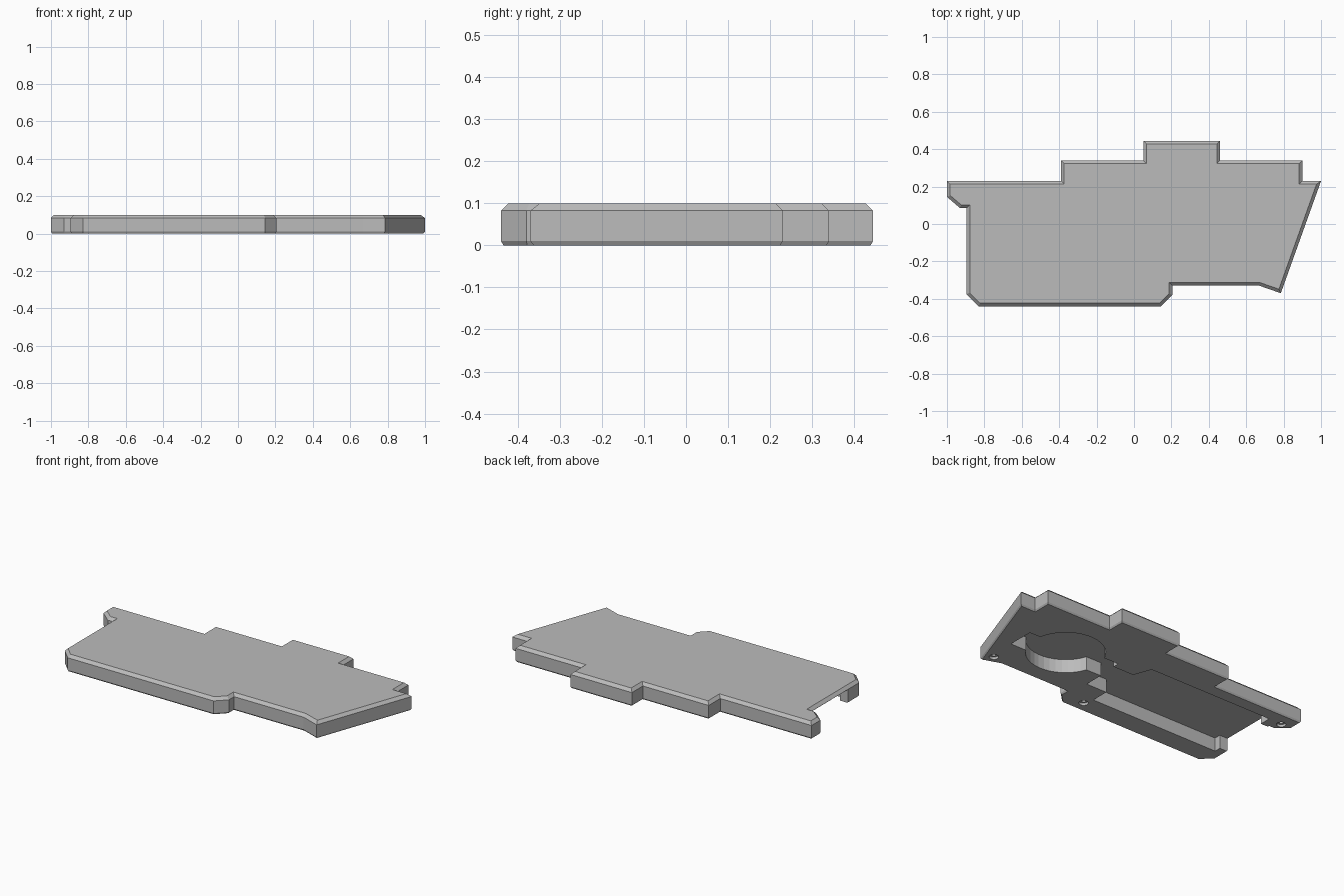
import bpy, bmesh, math
from mathutils import Vector

if "Cube" in bpy.data.objects:
    bpy.data.objects.remove(bpy.data.objects["Cube"], do_unlink=True)

grey = bpy.data.materials.new("plain grey")
grey.use_nodes = True
grey.diffuse_color = (0.5, 0.5, 0.5, 1)
grey.node_tree.nodes["Principled BSDF"].inputs["Base Color"].default_value = (0.5, 0.5, 0.5, 1)


def inset(points, d):
    """Move every side of a counter-clockwise outline inwards by d."""
    out = []
    for i, p in enumerate(points):
        p = Vector(p)
        a = (p - Vector(points[i - 1])).normalized()
        b = (Vector(points[(i + 1) % len(points)]) - p).normalized()
        na, nb = Vector((-a.y, a.x)), Vector((-b.y, b.x))
        out.append(p + (na + nb) * (d / (1 + na.dot(nb))))
    return out


def loft(name, points, levels):
    """Solid from an outline, with (height, inset) levels from bottom to top."""
    bm = bmesh.new()
    rings = [[bm.verts.new((p[0], p[1], z)) for p in inset(points, d)] for z, d in levels]
    bm.faces.new(rings[0][::-1])
    bm.faces.new(rings[-1])
    n = len(points)
    for low, high in zip(rings, rings[1:]):
        for i in range(n):
            j = (i + 1) % n
            bm.faces.new((low[i], low[j], high[j], high[i]))
    mesh = bpy.data.meshes.new(name)
    bm.to_mesh(mesh)
    bm.free()
    mesh.materials.append(grey)
    obj = bpy.data.objects.new(name, mesh)
    bpy.context.collection.objects.link(obj)
    return obj


def arc(x, y, r, start, end, steps):
    angles = [math.radians(start + (end - start) * i / steps) for i in range(steps + 1)]
    return [(x + r * math.cos(a), y + r * math.sin(a)) for a in angles]


def cut(target, cutter):
    mod = target.modifiers.new("cut", "BOOLEAN")
    mod.operation, mod.solver, mod.object = "DIFFERENCE", "EXACT", cutter
    bpy.context.view_layer.objects.active = target
    bpy.ops.object.modifier_apply(modifier=mod.name)
    bpy.data.objects.remove(cutter, do_unlink=True)


# Stepped cover plate with chamfered rims
outline = [(-1, .23), (-1, .145), (-.93, .085), (-.895, .085), (-.895, -.375),
           (-.83, -.44), (.145, -.44), (.205, -.38), (.205, -.33), (.67, -.33),
           (.785, -.37), (1, .23), (.9, .23), (.9, .34), (.46, .34), (.46, .445),
           (.05, .445), (.05, .34), (-.39, .34), (-.39, .23)]
cover = loft("cover_plate", outline, [(0, .006), (.01, 0), (.083, 0), (.1, .017)])

# Underside hollow: long bay open at one end, joined to a round bay with a side notch
hollow = [(-.95, .08), (-.95, -.27), (-.84, -.27), (-.84, -.31), (.03, -.31),
          (.03, -.2), (.17, -.2), (.17, -.08)]
hollow += arc(.48, -.01, .22, 199, 327, 14)
hollow += [(.77, -.13), (.77, .03)]
hollow += arc(.48, -.01, .22, 11, 156, 16)
hollow += [(.18, .08), (.18, .04), (.04, .04), (0, .15), (-.84, .15), (-.84, .08)]
cut(cover, loft("hollow_cutter", hollow, [(-.05, 0), (.082, 0)]))

# Stepped screw holes
for x, y in [(.75, -.3), (.05, -.37), (-.93, .145)]:
    for r, depth in [(.026, .015), (.014, .05)]:
        cut(cover, loft("hole_cutter", arc(x, y, r, 0, 345, 23), [(-.05, 0), (depth, 0)]))
